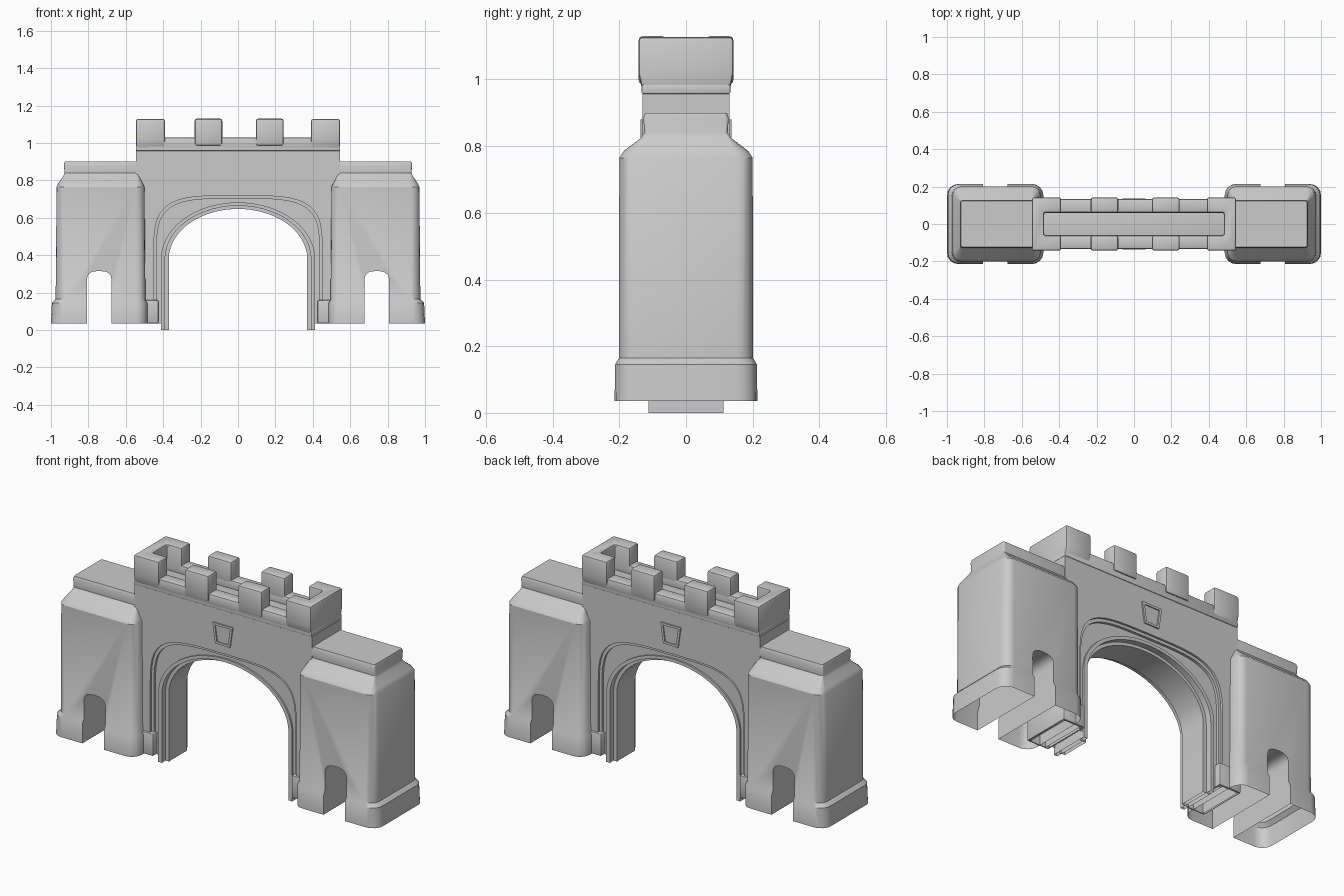
import bpy, bmesh, math
from math import cos, sin, pi

if "Cube" in bpy.data.objects:
    bpy.data.objects.remove(bpy.data.objects["Cube"])

stone = bpy.data.materials.new("grey stone")
stone.use_nodes = True
GREY = (0.6, 0.6, 0.6, 1)
stone.diffuse_color = GREY
stone.node_tree.nodes["Principled BSDF"].inputs["Base Color"].default_value = GREY

BASE = 0.035


def make_object(name, bm):
    bmesh.ops.recalc_face_normals(bm, faces=bm.faces[:])
    me = bpy.data.meshes.new(name)
    bm.to_mesh(me)
    bm.free()
    me.materials.append(stone)
    ob = bpy.data.objects.new(name, me)
    bpy.context.scene.collection.objects.link(ob)
    return ob


def finish(ob, bevel=0, open_bottom=False):
    """Apply modifiers, open the underside and shade smooth with sharp edges."""
    if bevel:
        mod = ob.modifiers.new("soft edges", 'BEVEL')
        mod.width, mod.segments = bevel, 2
    bpy.context.view_layer.update()
    dg = bpy.context.evaluated_depsgraph_get()
    me = bpy.data.meshes.new_from_object(ob.evaluated_get(dg))
    ob.modifiers.clear()
    ob.data = me
    if open_bottom:
        bm = bmesh.new()
        bm.from_mesh(me)
        low = min(v.co.z for v in bm.verts) + 0.001
        under = [f for f in bm.faces if all(v.co.z < low for v in f.verts)]
        bmesh.ops.delete(bm, geom=under, context='FACES')
        bm.to_mesh(me)
        bm.free()
    me.shade_smooth()
    me.set_sharp_from_angle(angle=math.radians(32))
    return ob


def loft(sections):
    """Join closed rings of points with the same count, capped at both ends."""
    bm = bmesh.new()
    rings = [[bm.verts.new(p) for p in s] for s in sections]
    n = len(rings[0])
    for a, b in zip(rings, rings[1:]):
        for i in range(n):
            j = (i + 1) % n
            bm.faces.new((a[i], a[j], b[j], b[i]))
    bm.faces.new(rings[0][::-1])
    bm.faces.new(rings[-1])
    return bm


def slab(outline, y0, y1):
    """Extrude an x-z outline along y."""
    return loft([[(x, y, z) for x, z in outline] for y in (y0, y1)])


def block(x0, x1, y0, y1, z0, z1):
    return slab([(x0, z0), (x1, z0), (x1, z1), (x0, z1)], y0, y1)


def rounded_rect(x0, x1, hy, r, z, side):
    pts = []
    corners = ((x1 - r, hy - r), (x0 + r, hy - r), (x0 + r, r - hy), (x1 - r, r - hy))
    for k, (cx, cy) in enumerate(corners):
        for i in range(5):
            a = (k + i / 4) * pi / 2
            pts.append((side * (cx + r * cos(a)), cy + r * sin(a), z))
    return pts


def arch(half_width, top, power=2, foot=BASE, spring=0.38, steps=28):
    """Upright jambs joined by a super-elliptic head, from +x to -x."""
    pts = [(half_width, foot)]
    for i in range(steps + 1):
        a = pi * i / steps
        c, s = cos(a), max(sin(a), 0)
        x = math.copysign(abs(c) ** (2 / power), c) * half_width
        pts.append((x, spring + (top - spring) * s ** (2 / power)))
    return pts + [(-half_width, foot)]


def ring(outer, inner):
    return outer + inner[::-1]


# Towers with plinth, sloped shoulder and a doorway cut through
TOWER = [(0.485, 1.0, 0.214, 0.06, BASE), (0.485, 0.995, 0.213, 0.06, 0.145),
         (0.495, 0.975, 0.201, 0.05, 0.165), (0.5, 0.97, 0.2, 0.045, 0.765),
         (0.51, 0.96, 0.187, 0.04, 0.785), (0.53, 0.933, 0.135, 0.012, 0.825),
         (0.53, 0.928, 0.125, 0.01, 0.84), (0.53, 0.93, 0.128, 0.01, 0.885),
         (0.53, 0.926, 0.122, 0.01, 0.9)]
for side, label in ((1, "left"), (-1, "right")):
    tower = make_object(label + "_tower", loft(
        [rounded_rect(*sec, side) for sec in TOWER]))
    door = [(x + side * 0.742, z) for x, z in
            arch(0.066, 0.315, 2.6, foot=-0.1, spring=0.265, steps=10)]
    cutter = make_object(label + "_door_cutter", slab(door, -0.4, 0.4))
    cutter.hide_render = True
    cut = tower.modifiers.new("doorway", 'BOOLEAN')
    cut.operation, cut.solver, cut.object = 'DIFFERENCE', 'EXACT', cutter
    finish(tower, open_bottom=True)
    bpy.data.objects.remove(cutter)

    # Low plinth between tower and archway
    xs = sorted((side * 0.425, side * 0.56))
    finish(make_object(label + "_wall_plinth",
                       block(*xs, -0.14, 0.14, BASE, 0.16)), 0.008, True)

# Gate wall with stepped arch surround
recess = arch(0.45, 0.718, 4)
wall_outline = ring([(0.545, BASE), (0.545, 0.957), (-0.545, 0.957), (-0.545, BASE)], recess)
finish(make_object("gate_wall", slab(wall_outline, -0.13, 0.13)), open_bottom=True)

moulding = arch(0.435, 0.702, 4)
finish(make_object("arch_moulding", slab(ring(recess, moulding), -0.118, 0.118)),
       open_bottom=True)
finish(make_object("arch_spandrel",
                   slab(ring(moulding, arch(0.4, 0.675)), -0.104, 0.104)), open_bottom=True)

band = arch(0.412, 0.682, foot=0)
finish(make_object("arch_outer_band",
                   slab(ring(band, arch(0.39, 0.664, foot=0)), -0.113, 0.113)),
       open_bottom=True)
finish(make_object("arch_inner_band",
                   slab(ring(band, arch(0.37, 0.647, foot=0)), -0.08, 0.08)),
       open_bottom=True)

# Framed keystone on both faces
outer_key = [(-0.062, 0.88), (0.062, 0.88), (0.045, 0.765), (-0.045, 0.765)]
inner_key = [(-0.047, 0.868), (0.047, 0.868), (0.034, 0.777), (-0.034, 0.777)]
for side, label in ((-1, "front"), (1, "back")):
    key = bmesh.new()
    rows = [[key.verts.new((x, side * y, z)) for x, z in pts] for pts, y in
            ((outer_key, 0.128), (outer_key, 0.137), (inner_key, 0.137), (inner_key, 0.131))]
    for a, b in zip(rows, rows[1:]):
        for i in range(4):
            j = (i + 1) % 4
            key.faces.new((a[i], a[j], b[j], b[i]))
    key.faces.new(rows[-1])
    finish(make_object(label + "_keystone", key))

# Walkway floor and low parapets
finish(make_object("walkway", block(-0.546, 0.546, -0.133, 0.133, 0.957, 0.985)), 0.004)
for side, label in ((-1, "front"), (1, "back")):
    ys = sorted((side * 0.06, side * 0.134))
    finish(make_object(label + "_parapet", block(-0.5, 0.5, *ys, 0.965, 1.03)), 0.012)

    # Middle merlons
    ys = sorted((side * 0.06, side * 0.142))
    for x, part in ((-0.158, "right"), (0.17, "left")):
        finish(make_object(f"{label}_{part}_merlon",
                           block(x - 0.074, x + 0.074, *ys, 0.985, 1.13)), 0.012)

# U-shaped end merlons, flaring out from the wall
PLAN = [(0.39, 0.06), (0.48, 0.06), (0.48, -0.06), (0.39, -0.06),
        (0.39, -0.142), (0.545, -0.142), (0.545, 0.142), (0.39, 0.142)]
for side, label in ((1, "left"), (-1, "right")):
    levels = [(0.965, 0.92), (1.015, 1.0), (1.127, 1.0)]
    finish(make_object(label + "_end_merlon", loft(
        [[(side * x, y * k if abs(y) > 0.1 else y, z) for x, y in PLAN]
         for z, k in levels])), 0.01)
